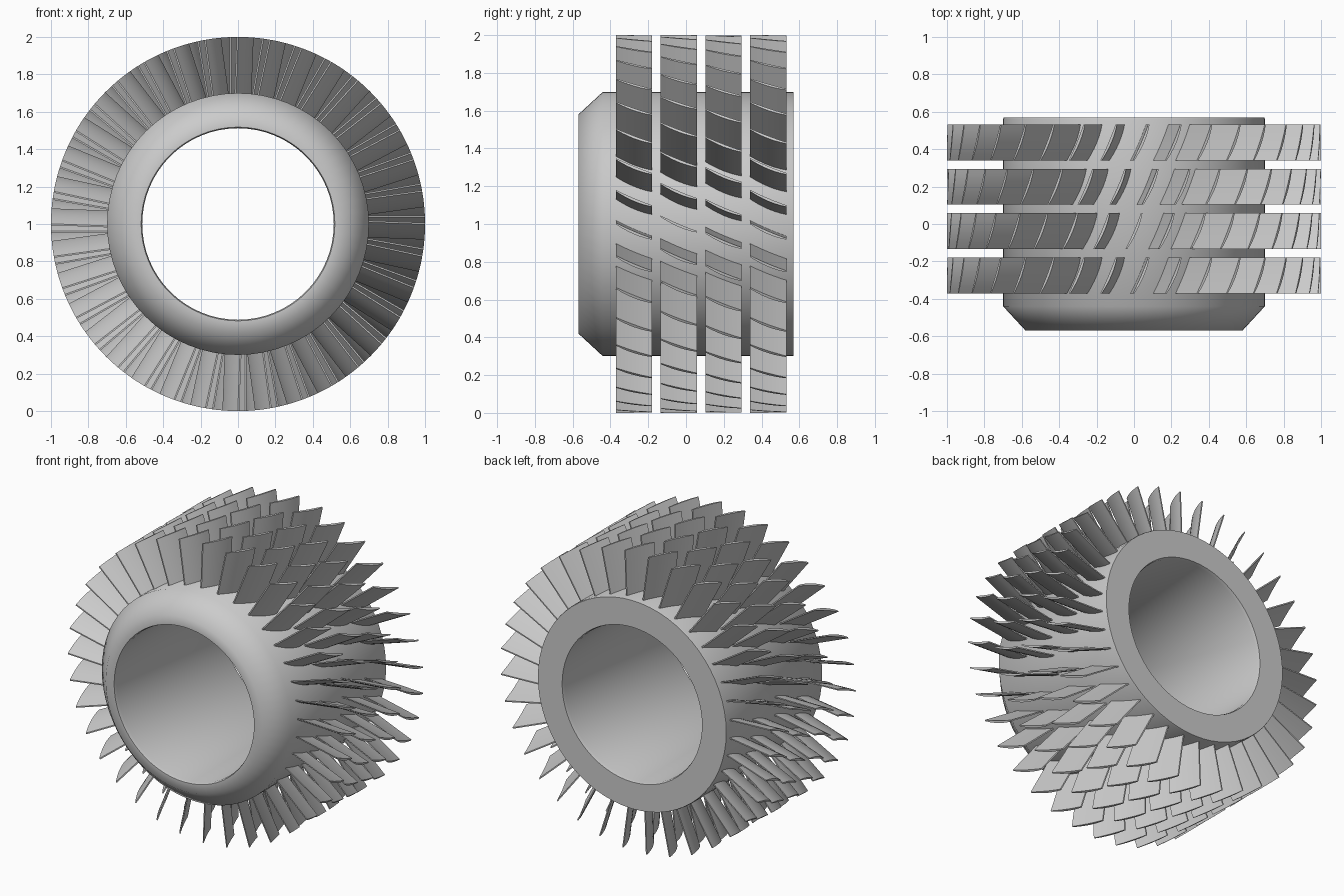
import bpy, bmesh, math
from mathutils import Vector

if "Cube" in bpy.data.objects:
    bpy.data.objects.remove(bpy.data.objects["Cube"])

CZ = 1.0            # height of the rotation axis
BLADES = 36         # blades in each row
STEP = 2 * math.pi / BLADES


def finish(name, bm, angle):
    bmesh.ops.recalc_face_normals(bm, faces=bm.faces)
    mesh = bpy.data.meshes.new(name)
    bm.to_mesh(mesh)
    bm.free()
    obj = bpy.data.objects.new(name, mesh)
    bpy.context.collection.objects.link(obj)
    bpy.ops.object.select_all(action='DESELECT')
    obj.select_set(True)
    bpy.context.view_layer.objects.active = obj
    bpy.ops.object.shade_smooth_by_angle(angle=math.radians(angle))
    return obj


def ring_point(r, y, a):
    return Vector((r * math.sin(a), y, CZ + r * math.cos(a)))


# Hub drum: closed profile (radius, y) revolved about the y axis
def hub():
    profile = [(0.518, -0.57), (0.58, -0.57), (0.70, -0.44), (0.70, 0.56),
               (0.697, 0.57), (0.518, 0.57), (0.512, 0.55), (0.512, -0.55)]
    n = 64
    bm = bmesh.new()
    rings = [[bm.verts.new(ring_point(r, y, 2 * math.pi * i / n)) for r, y in profile]
             for i in range(n)]
    m = len(profile)
    for i in range(n):
        a, b = rings[i], rings[(i + 1) % n]
        for j in range(m):
            k = (j + 1) % m
            bm.faces.new((a[j], a[k], b[k], b[j]))
    finish("hub_drum", bm, 50)


# Cambered blade section (tangential offset, axial offset), closed loop
def blade_section(width=0.192, lean=0.082, camber=0.008, half_thick=0.008, n=6):
    upper, lower = [], []
    for i in range(n + 1):
        t = i / n
        bow = 4 * t * (1 - t)
        mid = (t - 0.5) * lean + camber * bow
        h = half_thick * (0.5 + 0.5 * bow)
        y = (t - 0.5) * width
        upper.append((mid + h, y))
        lower.append((mid - h, y))
    return upper + lower[::-1]


# One ring of blades, tips trimmed to the unit cylinder
def blade_row(name, yc, phase):
    section = blade_section()
    bm = bmesh.new()
    for i in range(BLADES):
        a = (i + phase) * STEP
        loops = []
        for r in (0.685, 1.0):
            loops.append([bm.verts.new(ring_point(r, yc + y, a + math.asin(x / r)))
                          for x, y in section])
        root, tip = loops
        m = len(section)
        for j in range(m):
            k = (j + 1) % m
            bm.faces.new((root[j], root[k], tip[k], tip[j]))
        half = m // 2
        for loop in loops:          # end caps as strips across the section
            for j in range(half - 1):
                bm.faces.new((loop[j], loop[j + 1], loop[m - 2 - j], loop[m - 1 - j]))
    finish(name, bm, 35)


hub()
for i, phase in enumerate((0.22, 0.0, 0.5, 0.22)):
    blade_row(f"blade_row_{i + 1}", -0.275 + 0.237 * i, phase)
